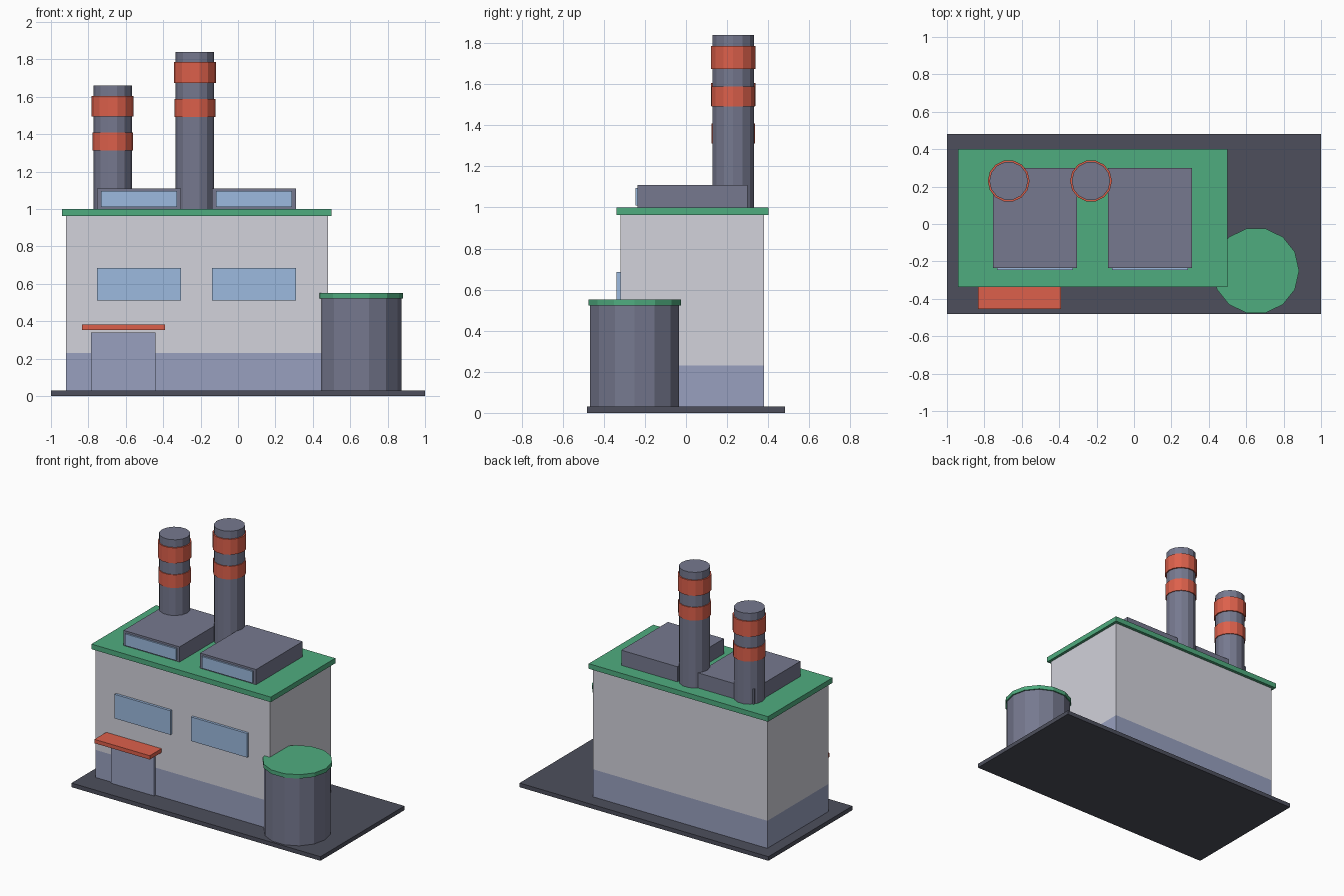
import bpy, bmesh, math

cube = bpy.data.objects.get("Cube")
if cube:
    bpy.data.objects.remove(cube, do_unlink=True)


def material(name, rgb):
    """Flat material from 8-bit display values, converted to linear."""
    lin = [((c / 255 + 0.055) / 1.055) ** 2.4 for c in rgb] + [1]
    m = bpy.data.materials.new(name)
    m.use_nodes = True
    m.diffuse_color = lin
    m.node_tree.nodes["Principled BSDF"].inputs["Base Color"].default_value = lin
    return m


wall = material("pale wall", (210, 210, 219))
slate = material("slate blue", (152, 160, 191))
green = material("green trim", (79, 172, 127))
red = material("red", (220, 96, 75))
glass = material("blue glass", (156, 186, 223))
grey = material("steel grey", (118, 121, 143))
dark = material("dark ground", (77, 79, 92))


def finish(name, bm, *mats):
    bmesh.ops.recalc_face_normals(bm, faces=bm.faces)
    me = bpy.data.meshes.new(name)
    bm.to_mesh(me)
    bm.free()
    for m in mats:
        me.materials.append(m)
    ob = bpy.data.objects.new(name, me)
    bpy.context.collection.objects.link(ob)
    return ob


def box_mesh(xs, ys, zs):
    bm = bmesh.new()
    bmesh.ops.create_cube(bm, size=1)
    for v in bm.verts:
        v.co = [r[0] if c < 0 else r[1] for c, r in zip(v.co, (xs, ys, zs))]
    return bm


def box(name, mat, xs, ys, zs):
    return finish(name, box_mesh(xs, ys, zs), mat)


def drum(name, mat, center, radius, zs, sides=14):
    """Upright faceted cylinder with a corner on the +x side."""
    bm = bmesh.new()
    ring = []
    for i in range(sides):
        a = math.tau * i / sides
        ring.append(bm.verts.new((center[0] + radius * math.cos(a),
                                  center[1] + radius * math.sin(a), zs[0])))
    face = bm.faces.new(ring)
    top = bmesh.ops.extrude_face_region(bm, geom=[face], use_keep_orig=True)
    for v in top["geom"]:
        if isinstance(v, bmesh.types.BMVert):
            v.co.z = zs[1]
    return finish(name, bm, mat)


# Ground slab
box("ground_slab", dark, (-1, 1), (-0.482, 0.482), (0, 0.03))

# Main hall, split at the painted lower band
band = 0.23
bm = box_mesh((-0.92, 0.48), (-0.32, 0.38), (0.02, 0.97))
bmesh.ops.bisect_plane(bm, geom=bm.verts[:] + bm.edges[:] + bm.faces[:],
                       plane_co=(0, 0, band), plane_no=(0, 0, 1))
for f in bm.faces:
    f.material_index = int(f.calc_center_median().z < band)
finish("main_hall", bm, wall, slate)
box("roof_slab", green, (-0.94, 0.5), (-0.338, 0.402), (0.963, 1))

# Front windows and roof housings, side by side
for side, x in (("right", -0.53), ("left", 0.085)):
    box(side + "_window", glass, (x - 0.225, x + 0.225), (-0.338, -0.31), (0.51, 0.685))
    box(side + "_roof_housing", grey, (x - 0.225, x + 0.225), (-0.235, 0.3), (0.99, 1.11))
    box(side + "_roof_window", glass, (x - 0.203, x + 0.203), (-0.247, -0.22), (1.01, 1.095))

# Entrance
box("door", slate, (-0.785, -0.44), (-0.335, -0.31), (0.03, 0.34))
box("door_canopy", red, (-0.835, -0.39), (-0.455, -0.31), (0.353, 0.381))

# Chimneys with two painted collars each
for side, x, top in (("right", -0.67, 1.66), ("left", -0.23, 1.84)):
    spot = (x, 0.23)
    drum(side + "_chimney", grey, spot, 0.103, (0.99, top))
    drum(side + "_upper_collar", red, spot, 0.112, (top - 0.167, top - 0.055))
    drum(side + "_lower_collar", red, spot, 0.109, (top - 0.348, top - 0.252))

# Storage tank
drum("tank", grey, (0.652, -0.25), 0.222, (0.02, 0.53))
drum("tank_lid", green, (0.652, -0.25), 0.231, (0.522, 0.551))
